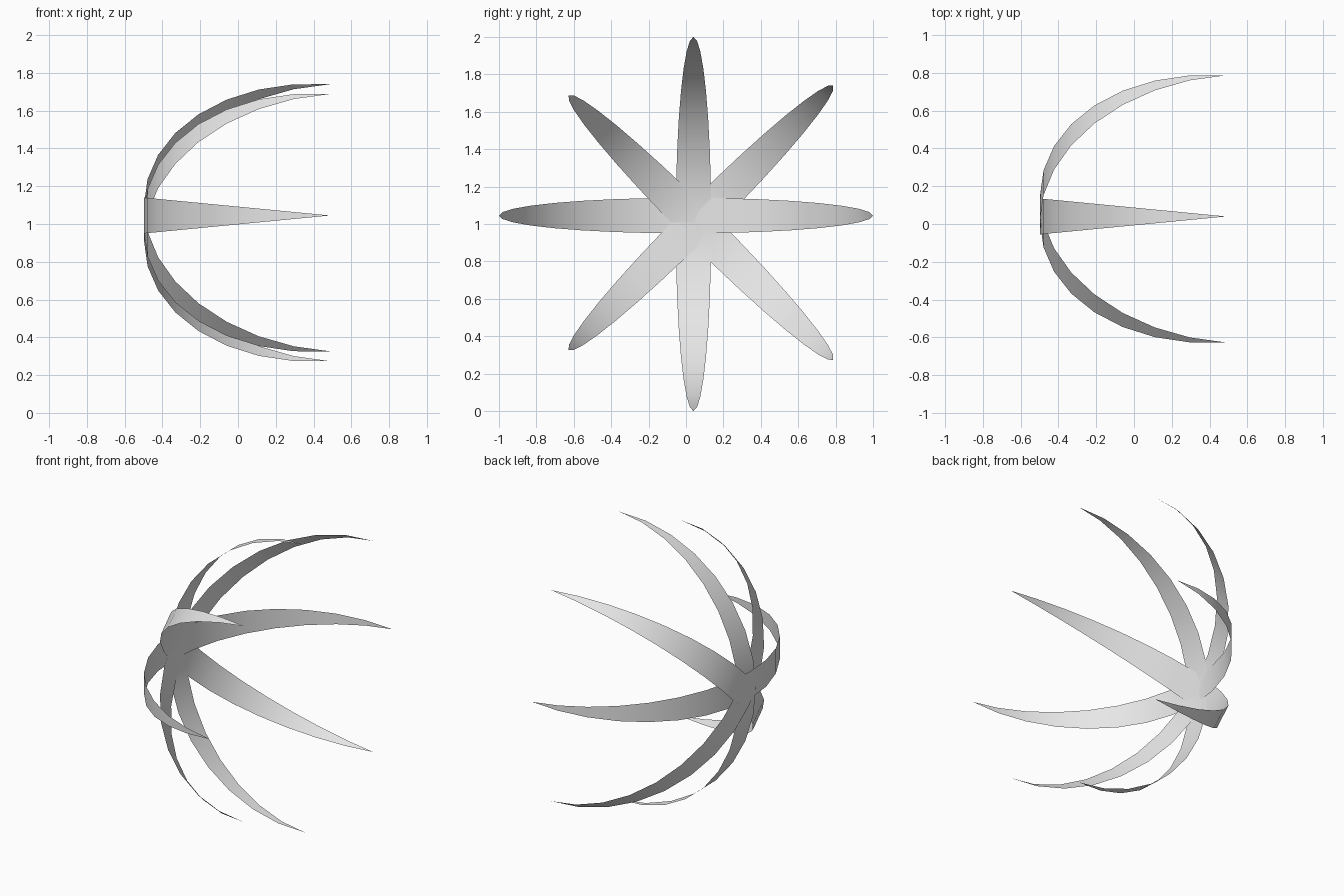
import bpy, bmesh
from math import sin, cos, pi, radians
from mathutils import Matrix, Vector

cube = bpy.data.objects.get("Cube")
if cube:
    bpy.data.objects.remove(cube, do_unlink=True)

RADIUS = 1.0
DEPTH = 0.985
HALF_WIDTH = 0.095
RIM_X = 0.487
SEGMENTS = 16

grey = bpy.data.materials.new("light_grey")
grey.use_nodes = True
grey.diffuse_color = (0.8, 0.8, 0.8, 1)
grey.node_tree.nodes["Principled BSDF"].inputs["Base Color"].default_value = (0.8, 0.8, 0.8, 1)


def curved_blade(name, angle, y, z):
    """Half-circle sheet opening to +x, widest at the hub and pointed at both tips."""
    bm = bmesh.new()
    rows = []
    for i in range(SEGMENTS + 1):
        t = -pi / 2 + pi * i / SEGMENTS
        x, along, width = -DEPTH * cos(t), RADIUS * sin(t), HALF_WIDTH * cos(t)
        sides = (0,) if i in (0, SEGMENTS) else (-1, 1)
        rows.append([bm.verts.new((x, along, s * width)) for s in sides])
    for a, b in zip(rows, rows[1:]):
        bm.faces.new(a + b[::-1])
    bmesh.ops.recalc_face_normals(bm, faces=bm.faces)
    # Make the outside of the bowl the front of the sheet
    bm.normal_update()
    if sum(f.normal.x for f in bm.faces) > 0:
        bmesh.ops.reverse_faces(bm, faces=bm.faces)
    bm.transform(Matrix.Rotation(radians(angle), 4, "X"))
    for f in bm.faces:
        f.smooth = True
    mesh = bpy.data.meshes.new(name)
    bm.to_mesh(mesh)
    bm.free()
    mesh.materials.append(grey)
    blade = bpy.data.objects.new(name, mesh)
    blade.location = Vector((RIM_X, y, z))
    bpy.context.collection.objects.link(blade)


# Four crossing blades, each slightly off the common centre
curved_blade("horizontal_blade", 0, 0, 1.045)
curved_blade("vertical_blade", 90, 0.04, 1.0)
curved_blade("rising_blade", 45, 0.08, 1.033)
curved_blade("falling_blade", -45, 0.08, 0.981)
